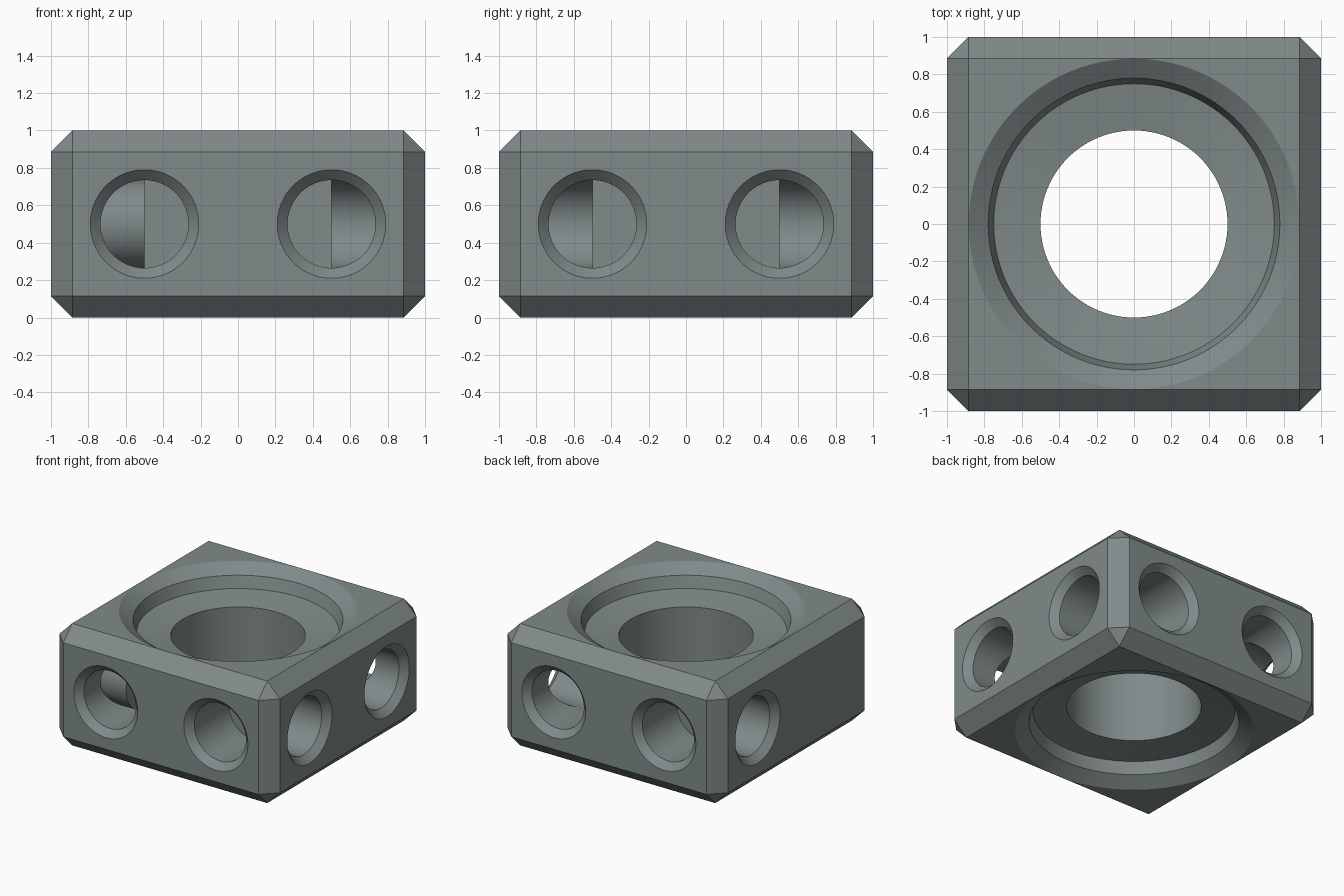
import bpy, bmesh, math
from mathutils import Matrix

if "Cube" in bpy.data.objects:
    bpy.data.objects.remove(bpy.data.objects["Cube"])

EDGE = 0.115   # chamfer on every outer edge
SEGS = 96


def revolve(name, profile, matrix):
    """Closed solid from (radius, height) points spun about local z."""
    bm = bmesh.new()
    rings = []
    for r, h in profile:
        rings.append([bm.verts.new((r * math.cos(2 * math.pi * i / SEGS),
                                    r * math.sin(2 * math.pi * i / SEGS), h))
                      for i in range(SEGS)])
    for a, b in zip(rings, rings[1:]):
        for i in range(SEGS):
            j = (i + 1) % SEGS
            bm.faces.new((a[i], a[j], b[j], b[i]))
    bm.faces.new(rings[0])
    bm.faces.new(rings[-1])
    bmesh.ops.recalc_face_normals(bm, faces=bm.faces)
    bm.transform(matrix)
    mesh = bpy.data.meshes.new(name)
    bm.to_mesh(mesh)
    bm.free()
    obj = bpy.data.objects.new(name, mesh)
    bpy.context.collection.objects.link(obj)
    obj.hide_render = True
    return obj


# chamfered block
bpy.ops.mesh.primitive_cube_add(size=2, location=(0, 0, 0.5))
block = bpy.context.object
block.name = "block"
block.scale.z = 0.5
bpy.ops.object.transform_apply(location=True, scale=True)
bevel = block.modifiers.new("edge_chamfer", 'BEVEL')
bevel.width = EDGE
bevel.segments = 1

# central bore with a stepped, dished seat on both sides
half = [(0.50, 0.30), (0.75, 0.335), (0.78, 0.43), (0.884, 0.50), (0.884, 0.60)]
profile = [(r, -h) for r, h in reversed(half)] + half
cutters = [revolve("bore_cutter", profile, Matrix.Translation((0, 0, 0.5)))]

# blind chamfered holes, two per side, meeting in pairs at the corners
hole = [(0.235, 0.50), (0.235, 0.945), (0.29, 1.0), (0.29, 1.1)]
for side in range(4):
    for x in (-0.5, 0.5):
        m = (Matrix.Rotation(side * math.pi / 2, 4, 'Z')
             @ Matrix.Translation((x, 0, 0.5))
             @ Matrix.Rotation(math.pi / 2, 4, 'X'))
        cutters.append(revolve("hole_cutter", hole, m))

for cutter in cutters:
    cut = block.modifiers.new("cut", 'BOOLEAN')
    cut.operation = 'DIFFERENCE'
    cut.solver = 'EXACT'
    cut.object = cutter

# bake the cuts and clear the helpers
bpy.context.view_layer.objects.active = block
for mod in list(block.modifiers):
    bpy.ops.object.modifier_apply(modifier=mod.name)
for cutter in cutters:
    bpy.data.objects.remove(cutter)

# grey metal
mat = bpy.data.materials.new("grey_metal")
mat.diffuse_color = (0.216, 0.254, 0.254, 1)
mat.use_nodes = True
mat.node_tree.nodes["Principled BSDF"].inputs["Base Color"].default_value = mat.diffuse_color
block.data.materials.clear()
block.data.materials.append(mat)
for poly in block.data.polygons:
    poly.material_index = 0

bpy.ops.object.select_all(action='DESELECT')
block.select_set(True)
bpy.ops.object.shade_smooth_by_angle(angle=math.radians(20))
